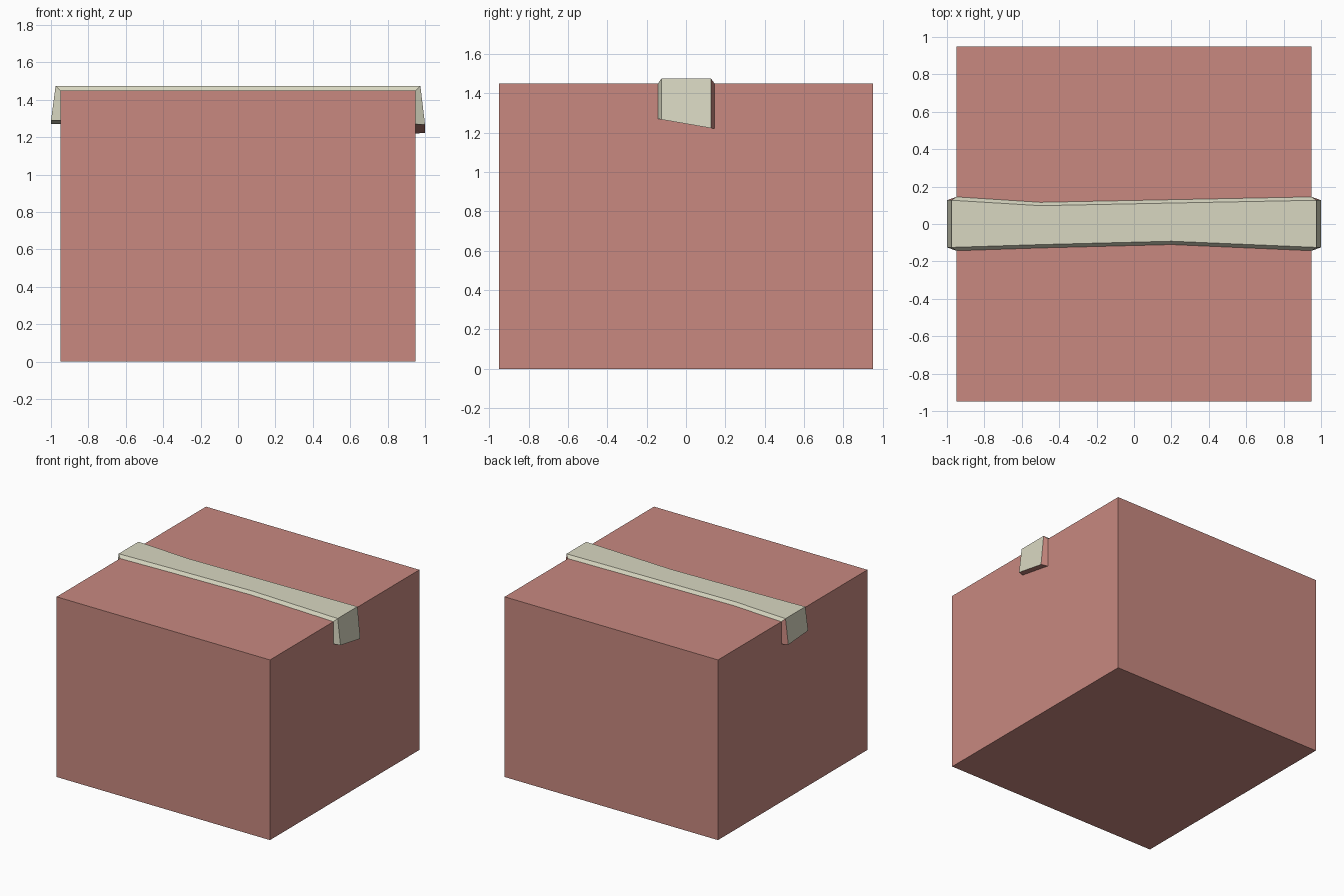
import bpy, bmesh

if "Cube" in bpy.data.objects:
    bpy.data.objects.remove(bpy.data.objects["Cube"])


def material(name, rgb):
    m = bpy.data.materials.new(name)
    lin = [((c / 255 + 0.055) / 1.055) ** 2.4 for c in rgb]
    m.diffuse_color = (*lin, 1)
    m.use_nodes = True
    m.node_tree.nodes["Principled BSDF"].inputs["Base Color"].default_value = m.diffuse_color
    return m


def finish(bm, name, mats):
    bmesh.ops.recalc_face_normals(bm, faces=bm.faces)
    me = bpy.data.meshes.new(name)
    bm.to_mesh(me)
    bm.free()
    for m in mats:
        me.materials.append(m)
    ob = bpy.data.objects.new(name, me)
    bpy.context.collection.objects.link(ob)


card = material("cardboard red", (200, 137, 128))
tape = material("tape cream", (216, 215, 193))

# Box body
X, H = 0.95, 1.45
bm = bmesh.new()
bmesh.ops.create_cube(bm, size=1)
for v in bm.verts:
    v.co = (v.co.x * 2 * X, v.co.y * 2 * X, (v.co.z + 0.5) * H)
finish(bm, "box", [card])

# Tape: sections run from the left flap end, over the top, to the right flap end
# (inner x, outer x, inner z, outer z, front y, back y, drop of back edge)
T, INSET = H + 0.025, 0.018
sections = [
    (-X, -1.0, 1.29, 1.29, -0.143, 0.145, 0.02),
    (-X, -0.975, H, T, -0.143, 0.145, 0),
    (-0.5, -0.5, H, T, -0.128, 0.116, 0),
    (0.2, 0.2, H, T, -0.110, 0.130, 0),
    (X, 0.975, H, T, -0.143, 0.145, 0),
    (X, 1.0, 1.27, 1.27, -0.143, 0.145, 0.05),
]
bm = bmesh.new()
rings = []
for xi, xo, zi, zo, yf, yb, drop in sections:
    slope = drop / (yb - yf)
    pts = [(xi, yf, zi), (xo, yf + INSET, zo - slope * INSET),
           (xo, yb - INSET, zo - drop + slope * INSET), (xi, yb, zi - drop)]
    rings.append([bm.verts.new(p) for p in pts])
for i, (a, b) in enumerate(zip(rings, rings[1:])):
    for k in range(4):
        n = (k + 1) % 4
        f = bm.faces.new((a[k], a[n], b[n], b[k]))
        # back edge and hidden inside of each flap show bare card
        if k == 3 or (k == 2 and i in (0, 4)):
            f.material_index = 1
bm.faces.new(rings[0])
bm.faces.new(rings[-1]).material_index = 1
finish(bm, "tape_strip", [tape, card])
